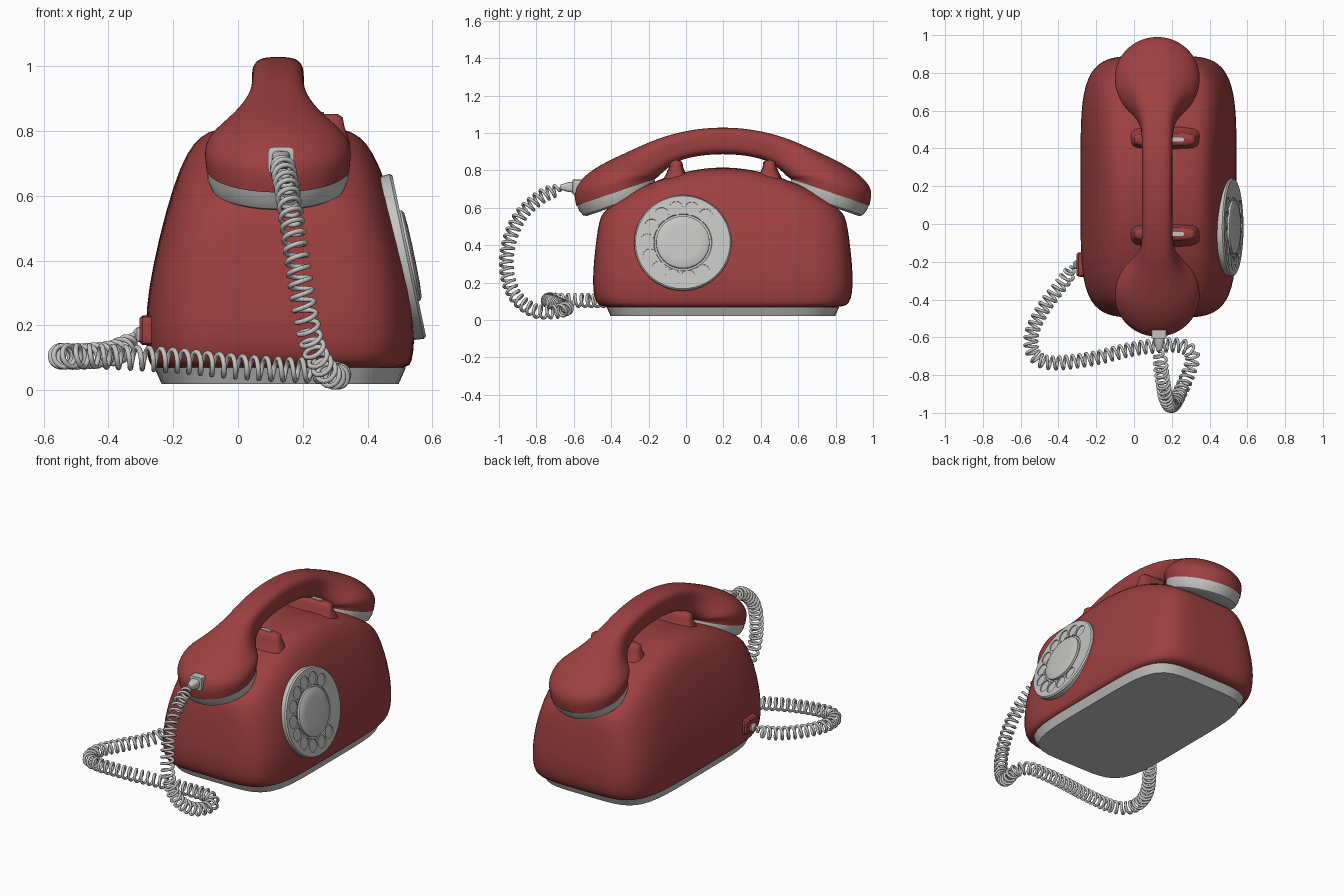
import bpy, bmesh, math
from mathutils import Vector, Quaternion

cube = bpy.data.objects.get("Cube")
if cube:
    bpy.data.objects.remove(cube, do_unlink=True)


def material(name, rgb):
    m = bpy.data.materials.new(name)
    m.use_nodes = True
    m.diffuse_color = (*rgb, 1)
    bsdf = next(n for n in m.node_tree.nodes if n.type == 'BSDF_PRINCIPLED')
    bsdf.inputs["Base Color"].default_value = (*rgb, 1)
    return m


RED = material("red plastic", (0.34, 0.05, 0.05))
GREY = material("light grey plastic", (0.55, 0.55, 0.54))
X, Y, Z = Vector((1, 0, 0)), Vector((0, 1, 0)), Vector((0, 0, 1))


def section(centre, u, v, n=2, count=48):
    """Superellipse ring spanned by the half axes u and v."""
    pts = []
    for i in range(count):
        a = 2 * math.pi * i / count
        c, s = math.cos(a), math.sin(a)
        r = (abs(c) ** n + abs(s) ** n) ** (-1 / n)
        pts.append(Vector(centre) + u * (r * c) + v * (r * s))
    return pts


def activate(ob):
    bpy.ops.object.select_all(action='DESELECT')
    ob.select_set(True)
    bpy.context.view_layer.objects.active = ob


def smooth(ob, angle=35):
    activate(ob)
    bpy.ops.object.shade_smooth_by_angle(angle=math.radians(angle))


def loft(name, rings, mat, caps=True, subsurf=0, angle=35):
    """Skin a list of equal rings into one object."""
    bm = bmesh.new()
    vr = [[bm.verts.new(p) for p in ring] for ring in rings]
    for a, b in zip(vr, vr[1:]):
        for i in range(len(a)):
            j = (i + 1) % len(a)
            bm.faces.new((a[i], a[j], b[j], b[i]))
    if caps:
        bm.faces.new(vr[0])
        bm.faces.new(vr[-1])
    bmesh.ops.recalc_face_normals(bm, faces=bm.faces)
    me = bpy.data.meshes.new(name)
    bm.to_mesh(me)
    bm.free()
    me.materials.append(mat)
    ob = bpy.data.objects.new(name, me)
    bpy.context.collection.objects.link(ob)
    smooth(ob, angle)
    if subsurf:
        mod = ob.modifiers.new("smooth", 'SUBSURF')
        mod.levels = mod.render_levels = subsurf
    return ob


# Body: rounded-box rings (z, half width, half length, share of the end droop)
CX, CY = 0.13, 0.197
levels = [(.065, .385, .625, 0), (.075, .4, .66, 0), (.11, .412, .688, 0),
          (.2, .415, .696, 0), (.31, .407, .69, 0), (.465, .375, .675, .1),
          (.634, .33, .66, .45), (.74, .285, .64, .8), (.785, .245, .605, 1),
          (.807, .2, .52, 1), (.814, .12, .33, 1), (.816, .05, .14, 1)]
rings = []
for z, hx, hy, droop in levels:
    ring = section((CX, CY, z), X * hx, Y * hy, 5, 64)
    for p in ring:
        p.z -= 0.5 * droop * (p.y - CY) ** 2
    rings.append(ring)
loft("body", rings, RED, subsurf=1, angle=180)

# Base plate under the body
loft("base_plate", [section((CX, CY, z), X * hx, Y * hy, 5, 64)
                    for z, hx, hy in [(.02, .366, .6), (.07, .388, .622)]], GREY)

# Two cradle rests with a grey plunger each
for label, y in (("front", CY - .25), ("back", CY + .25)):
    prof = [(.74, .19, .075), (.785, .175, .052), (.815, .165, .038),
            (.842, .16, .034), (.852, .145, .022)]
    loft(label + "_cradle", [section((.163, y, z), X * hx, Y * hy, 4, 32)
                             for z, hx, hy in prof], RED, angle=60)
    loft(label + "_plunger", [section((.23, y, z), X * .035, Y * .011, 4, 16)
                              for z in (.84, .858)], GREY)

# Handset: rings fan from the grip round to the tilted rim of each cup
HX = 0.123
stations = [  # top offset, top z, bottom offset, bottom z, half width, squareness
    (.12, 1.024, .11, .882, .08, 3.5), (.25, 1.0, .22, .86, .08, 3.5),
    (.36, .965, .28, .825, .085, 3.2), (.45, .925, .315, .795, .108, 2.8),
    (.55, .88, .34, .772, .152, 2.4), (.64, .837, .352, .76, .197, 2.2),
    (.72, .788, .358, .757, .219, 2), (.78, .728, .36, .755, .226, 2),
    (.8, .68, .36, .755, .226, 2), (.785, .61, .36, .755, .222, 2)]


def handset_ring(side, ty, tz, by, bz, hw, n):
    top = Vector((HX, CY + side * ty, tz))
    bottom = Vector((HX, CY + side * by, bz))
    return section((top + bottom) / 2, X * hw, (top - bottom) / 2, n, 32)


rings = [handset_ring(-1, *s) for s in reversed(stations)]
rings.append(handset_ring(1, 0, 1.03, 0, .888, .08, 3.5))
rings += [handset_ring(1, *s) for s in stations]
loft("handset", rings, RED, caps=False, subsurf=2, angle=180)

# Grey cap closing each cup
for label, side in (("front", -1), ("back", 1)):
    ty, tz, by, bz = stations[-1][:4]
    out = Vector((HX, CY + side * ty, tz))
    inn = Vector((HX, CY + side * by, bz))
    axis = (out - inn).normalized()
    down = Vector((0, side * axis.z, -side * axis.y))
    down = down if down.z < 0 else -down
    loft(label + "_handset_cap",
         [section((out + inn) / 2 + down * d, X * r, axis * r)
          for d, r in [(-.01, .219), (.03, .217), (.06, .205), (.07, .188)]], GREY)

# Rotary dial, tilted to lie on the left flank
tilt = math.radians(11.8)
N = Vector((math.cos(tilt), 0, math.sin(tilt)))
V = Vector((-math.sin(tilt), 0, math.cos(tilt)))
DIAL = Vector((.528, -.017, .415))


def dial_ring(h, r, centre=DIAL, count=48):
    return section(centre + N * h, Y * r, V * r, 2, count)


dial = loft("dial", [dial_ring(h, r) for h, r in
                     [(-.05, .256), (-.008, .26), (0, .253), (0, .156), (-.006, .153),
                      (-.006, .143)]], GREY)
for i in range(11):
    a = math.radians(50 + 25.4 * i)
    centre = DIAL + (Y * math.cos(a) + V * math.sin(a)) * .19
    cutter = loft("hole_cutter", [dial_ring(h, .037, centre, 24) for h in (-.006, .02)], GREY)
    cutter.hide_render = True
    mod = dial.modifiers.new("hole", 'BOOLEAN')
    mod.operation, mod.object, mod.solver = 'DIFFERENCE', cutter, 'EXACT'
    activate(dial)
    bpy.ops.object.modifier_apply(modifier=mod.name)
    bpy.data.objects.remove(cutter, do_unlink=True)
smooth(dial)
loft("dial_hub", [dial_ring(h, r) for h, r in
                  [(-.01, .143), (.006, .142), (.012, .132), (.015, .09), (.016, .03)]], GREY)

# Plugs at both ends of the cord
loft("handset_plug", [section((.133, y, .71), X * r, Z * r, n, 32) for y, r, n in
                      [(-.56, .04, 9), (-.605, .04, 9), (-.607, .028, 4),
                       (-.63, .026, 3), (-.67, .014, 2)]], GREY)
loft("body_socket", [section((x, -.215, .185), Y * hy, Z * hz, 7, 32) for x, hy, hz in
                     [(-.2, .066, .047), (-.295, .064, .045), (-.304, .056, .037)]], RED)
loft("cord_plug", [section((x, -.215, .172), Y * r, Z * r, 5, 24) for x, r in
                   [(-.29, .024), (-.312, .022), (-.322, .012)]], GREY)

# Coiled cord: a helix wound round a smooth path
path = [Vector(p) for p in [
    (.133, -.66, .71), (.145, -.78, .655), (.162, -.89, .55), (.183, -.95, .4),
    (.205, -.957, .25), (.235, -.91, .125), (.28, -.81, .05), (.31, -.7, .045),
    (.25, -.645, .06), (.12, -.645, .065), (-.02, -.665, .075), (-.235, -.715, .095),
    (-.44, -.735, .105), (-.53, -.69, .105), (-.542, -.58, .105), (-.475, -.44, .105),
    (-.37, -.3, .12), (-.315, -.215, .172)]]
ext = [path[0] * 2 - path[1]] + path + [path[-1] * 2 - path[-2]]
dense = []
for a, b, c, d in zip(ext, ext[1:], ext[2:], ext[3:]):
    for k in range(60):
        t = k / 60
        dense.append(.5 * (2 * b + (c - a) * t + (2 * a - 5 * b + 4 * c - d) * t * t
                           + (3 * b - a - 3 * c + d) * t ** 3))
total = sum((b - a).length for a, b in zip(dense, dense[1:]))
PITCH, COIL = .037, .033
coil, s = [], 0
tangent = (dense[1] - dense[0]).normalized()
normal = tangent.cross(X).normalized()
for p, q in zip(dense, dense[1:]):
    new = (q - p).normalized()
    normal = tangent.rotation_difference(new) @ normal
    tangent = new
    step = (q - p).length
    parts = max(1, math.ceil(step / (PITCH / 14)))
    for k in range(parts):
        here = s + step * k / parts
        r = COIL * min(1, here / .05, (total - here) / .07)
        spin = Quaternion(tangent, 2 * math.pi * here / PITCH)
        coil.append(p.lerp(q, k / parts) + spin @ normal * r)
    s += step
curve = bpy.data.curves.new("coiled_cord", 'CURVE')
curve.dimensions = '3D'
curve.bevel_depth, curve.bevel_resolution = .008, 2
curve.use_fill_caps = True
spline = curve.splines.new('POLY')
spline.points.add(len(coil) - 1)
for pt, co in zip(spline.points, coil):
    pt.co = (*co, 1)
spline.use_smooth = True
curve.materials.append(GREY)
bpy.context.collection.objects.link(bpy.data.objects.new("coiled_cord", curve))
